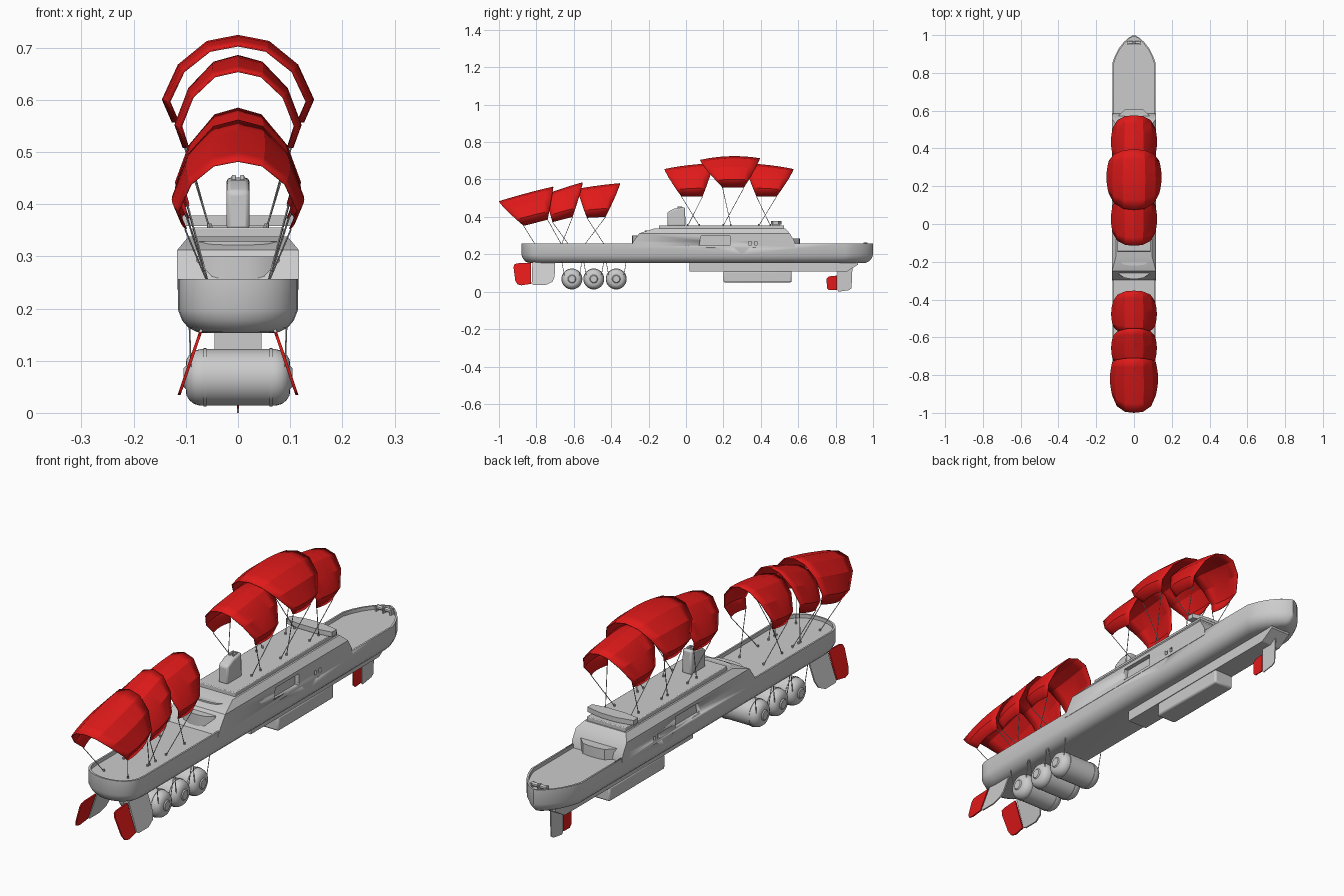
import bpy, bmesh, math
from mathutils import Vector

if "Cube" in bpy.data.objects:
    bpy.data.objects.remove(bpy.data.objects["Cube"])

red = bpy.data.materials.new("red")
red.diffuse_color = (0.75, 0.01, 0.01, 1)
red.use_nodes = True
red.node_tree.nodes["Principled BSDF"].inputs["Base Color"].default_value = red.diffuse_color


def make(name, verts, faces, mat=None, mirror=False, angle=30):
    me = bpy.data.meshes.new(name)
    me.from_pydata([tuple(v) for v in verts], [], faces)
    bm = bmesh.new()
    bm.from_mesh(me)
    bmesh.ops.recalc_face_normals(bm, faces=bm.faces)
    bm.to_mesh(me)
    bm.free()
    ob = bpy.data.objects.new(name, me)
    bpy.context.collection.objects.link(ob)
    if mat:
        me.materials.append(mat)
    if mirror:
        ob.modifiers.new("mirror", 'MIRROR').use_clip = False
    bpy.ops.object.select_all(action='DESELECT')
    ob.select_set(True)
    bpy.context.view_layer.objects.active = ob
    bpy.ops.object.shade_smooth_by_angle(angle=math.radians(angle))
    return ob


def loft(name, rings, **kw):
    n = len(rings[0])
    verts = [v for r in rings for v in r]
    faces = [(i*n+j, i*n+(j+1) % n, (i+1)*n+(j+1) % n, (i+1)*n+j)
             for i in range(len(rings)-1) for j in range(n)]
    faces += [tuple(range(n)), tuple(range((len(rings)-1)*n, len(rings)*n))]
    return make(name, verts, faces, **kw)


def box(name, x0, x1, y0, y1, z0, z1, bevel=0, **kw):
    q = [(x0, y0), (x1, y0), (x1, y1), (x0, y1)]
    ob = loft(name, [[(x, y, z) for x, y in q] for z in (z0, z1)], **kw)
    if bevel:
        b = ob.modifiers.new("bevel", 'BEVEL')
        b.width, b.segments = bevel, 2
    return ob


def side_prism(name, pts, xin, xout, **kw):
    # side profile (y, z) extruded across x; xin/xout are functions of z
    return loft(name, [[(f(z), y, z) for y, z in pts] for f in (xin, xout)], **kw)


def plan_prism(name, pts, z0, z1, **kw):
    full = pts + [(-x, y) for x, y in reversed(pts)]
    return loft(name, [[(x, y, z) for x, y in full] for z in (z0, z1)], **kw)


def ropes(name, segs, r=0.0016, n=5):
    verts, faces = [], []
    for a, b in segs:
        a, b = Vector(a), Vector(b)
        d = (b - a).normalized()
        u = d.orthogonal().normalized()
        w = d.cross(u)
        k = len(verts)
        for p in (a, b):
            verts += [p + r*(u*math.cos(t*2*math.pi/n) + w*math.sin(t*2*math.pi/n)) for t in range(n)]
        faces += [(k+j, k+(j+1) % n, k+n+(j+1) % n, k+n+j) for j in range(n)]
        faces += [tuple(range(k, k+n)), tuple(range(k+n, k+2*n))]
    return make(name, verts, faces, mirror=True)


def lathe_x(name, prof, cy, cz, n=32):
    return loft(name, [[(x, cy + r*math.cos(2*math.pi*i/n), cz + r*math.sin(2*math.pi*i/n))
                        for i in range(n)] for x, r in prof])


# Hull: plan outline lofted through insets, with a recessed deck inside the bulwark
half = [(0.115*math.sin(t*math.pi/16), -0.78 - 0.1*math.cos(t*math.pi/16)**0.8) for t in range(8)]
half += [(0.115, -0.78), (0.115, -0.3), (0.115, 0.3), (0.115, 0.85), (0.101, 0.89), (0.08, 0.93),
         (0.055, 0.962), (0.03, 0.985), (0.012, 0.996), (0, 1.0)]
outline = half + [(-x, y) for x, y in reversed(half[1:-1])]
levels = [(0.153, 0.05), (0.155, 0.036), (0.163, 0.02), (0.177, 0.008), (0.197, 0.0),
          (0.257, 0), (0.257, 0.007), (0.242, 0.007)]
hull = loft("hull", [[(x*(1 - d/0.115), 0.06 + (y - 0.06)*(1 - d/0.94), z) for x, y in outline]
                     for z, d in levels], angle=35)

# Superstructure with sloped ends and chamfered roof edges
sup = [(0.236, 0.1165, -0.30, 0.585), (0.27, 0.1165, -0.28, 0.58), (0.312, 0.1165, -0.25, 0.555),
       (0.338, 0.095, -0.17, 0.53)]
body = loft("superstructure", [[(-w, a, z), (w, a, z), (w, b, z), (-w, b, z)] for z, w, a, b in sup])
box("roof_deck", -0.088, 0.088, -0.145, 0.525, 0.335, 0.355, 0.003)
plan_prism("aft_terrace_lower", [(0.08, -0.1), (0.08, -0.265), (0.05, -0.285), (0.02, -0.29)], 0.24, 0.30)
plan_prism("aft_terrace_upper", [(0.09, -0.1), (0.09, -0.19), (0.055, -0.215), (0.02, -0.22)], 0.29, 0.328)
plan_prism("forward_house", [(0.085, 0.5), (0.085, 0.57), (0.05, 0.605), (0.02, 0.61)], 0.24, 0.285)

# Side recesses
cuts = [[(0.07, 0.248), (0.08, 0.297), (0.235, 0.297), (0.235, 0.248)]]
cuts += [[(y, 0.249), (y, 0.268), (y+0.014, 0.268), (y+0.014, 0.249)] for y in (0.335, 0.365)]
for pts in cuts:
    for s in (-1, 1):
        c = side_prism("recess_cutter", pts, lambda z: s*0.098, lambda z: s*0.14)
        c.hide_render = True
        c.hide_viewport = True
        for ob in (body, hull):
            m = ob.modifiers.new("recess", 'BOOLEAN')
            m.operation, m.object, m.solver = 'DIFFERENCE', c, 'EXACT'

# Bridge with wings
plan_prism("bridge_wings", [(0.04, 0.455), (0.106, 0.465), (0.106, 0.495), (0.06, 0.505), (0.03, 0.51)],
           0.358, 0.378)
box("bridge_base", -0.05, 0.05, 0.46, 0.5, 0.35, 0.36)

# Funnel
f = side_prism("funnel", [(-0.1, 0.35), (-0.1, 0.425), (-0.06, 0.445), (-0.005, 0.452), (-0.003, 0.35)],
               lambda z: -0.022, lambda z: 0.022)
b = f.modifiers.new("bevel", 'BEVEL')
b.width, b.segments = 0.008, 2
for x in (-0.008, 0.008):
    box("exhaust_pipe", x-0.004, x+0.004, -0.045, -0.02, 0.44, 0.456, 0.002)

# Bow winch
for x in (-0.018, 0.018):
    lathe_x("winch_drum", [(x-0.012, 0.008), (x+0.012, 0.008)], 0.96, 0.257, 12)
for x in (-0.033, 0, 0.033):
    box("winch_post", x-0.003, x+0.003, 0.95, 0.97, 0.24, 0.264)

# Keel box and lower pod
side_prism("keel_box", [(0.02, 0.16), (0.02, 0.108), (0.86, 0.108), (0.92, 0.145), (0.92, 0.16)],
           lambda z: -0.045, lambda z: 0.045)
box("keel_pod", -0.045, 0.045, 0.2, 0.565, 0.05, 0.11, 0.008)

# Fins: paired splayed fins at the stern, one at the bow
splay = lambda z: 0.06 + 0.34*(0.19 - z)
side_prism("stern_fin", [(-0.82, 0.195), (-0.825, 0.042), (-0.815, 0.036), (-0.75, 0.036), (-0.715, 0.052),
                         (-0.702, 0.08), (-0.70, 0.195)],
           lambda z: splay(z)-0.003, lambda z: splay(z)+0.003, mirror=True)
side_prism("stern_rudder", [(-0.83, 0.155), (-0.83, 0.042), (-0.88, 0.034), (-0.902, 0.04), (-0.913, 0.06),
                            (-0.922, 0.13), (-0.917, 0.147), (-0.9, 0.152)],
           lambda z: splay(z)-0.003, lambda z: splay(z)+0.003, mat=red, mirror=True)
side_prism("bow_fin", [(0.81, 0.12), (0.81, 0.008), (0.815, 0), (0.87, 0.008), (0.885, 0.018), (0.89, 0.135)],
           lambda z: -0.002, lambda z: 0.002)
side_prism("bow_rudder", [(0.806, 0.086), (0.806, 0.01), (0.765, 0.008), (0.753, 0.02), (0.752, 0.07), (0.765, 0.082)],
           lambda z: -0.002, lambda z: 0.002, mat=red)

# Slung tanks
end = [(0.104, 0.004), (0.104, 0.018), (0.1, 0.022), (0.099, 0.034), (0.093, 0.044), (0.084, 0.051), (0.073, 0.054),
       (0.066, 0.054), (0.066, 0.056), (0.06, 0.056), (0.06, 0.054)]
prof = [(-x, r) for x, r in end] + end[::-1]
sling = []
for y in (-0.61, -0.493, -0.373):
    lathe_x("tank", prof, y, 0.068)
    for s in (-1, 1):
        sling.append(((0.09, y+s*0.04, 0.085), (0.094, y+s*0.058, 0.185)))
ropes("tank_slings", sling)

# Sails: arched sheets; end slices lean from a long crown to a short foot
arch = [(0, 0), (0.41, 0.07), (0.79, 0.34), (1.0, 0.74), (0.87, 1.0)]


def sail(name, top, foot, w, sag, deck_z, anchors):
    (ya, za), (yb, zb) = top
    (fa, ga), (fb, gb) = foot
    lat = [(-x, t) for x, t in arch[:0:-1]] + arch
    n, verts = 7, []
    for j in range(n):
        u = j/(n-1)
        bulge = 4*u*(1-u)
        crown = za + (zb-za)*u + sag*bulge
        base = ga + (gb-ga)*u
        for x, t in lat:
            y = ya + (yb-ya)*u
            y += (fa + (fb-fa)*u - y)*t**1.2
            verts.append((x*w*(0.91 + 0.09*bulge), y, crown + (base-crown)*t))
    m = len(lat)
    faces = [(i*m+k, i*m+k+1, (i+1)*m+k+1, (i+1)*m+k) for i in range(n-1) for k in range(m-1)]
    ob = make(name, verts, faces, mat=red, angle=25)
    ob.modifiers.new("cloth", 'SOLIDIFY').thickness = 0.003
    ropes(name + "_ropes", [((w*0.8, y, z), (0.055, a, deck_z)) for (y, z), a in zip(foot, anchors)])
    ropes(name + "_cleats", [((0.055, a, deck_z-0.004), (0.055, a, deck_z+0.008)) for a in anchors], 0.004, 8)


sail("aft_sail_1", [(-1.0, 0.484), (-0.71, 0.562)], [(-0.868, 0.352), (-0.74, 0.385)], 0.127, 0.003, 0.242, (-0.80, -0.66))
sail("aft_sail_2", [(-0.75, 0.52), (-0.553, 0.585)], [(-0.714, 0.372), (-0.606, 0.4)], 0.121, 0.003, 0.242, (-0.62, -0.67))
sail("aft_sail_3", [(-0.58, 0.55), (-0.353, 0.58)], [(-0.53, 0.395), (-0.43, 0.4)], 0.121, 0.003, 0.242, (-0.43, -0.55))
sail("main_sail_1", [(-0.115, 0.656), (0.147, 0.686)], [(-0.024, 0.508), (0.088, 0.508)], 0.122, 0.006, 0.355, (0.07, 0.01))
sail("main_sail_2", [(0.075, 0.705), (0.395, 0.714)], [(0.195, 0.557), (0.31, 0.557)], 0.146, 0.015, 0.355, (0.24, 0.20))
sail("main_sail_3", [(0.313, 0.686), (0.575, 0.656)], [(0.377, 0.508), (0.484, 0.508)], 0.122, 0.006, 0.355, (0.45, 0.39))
